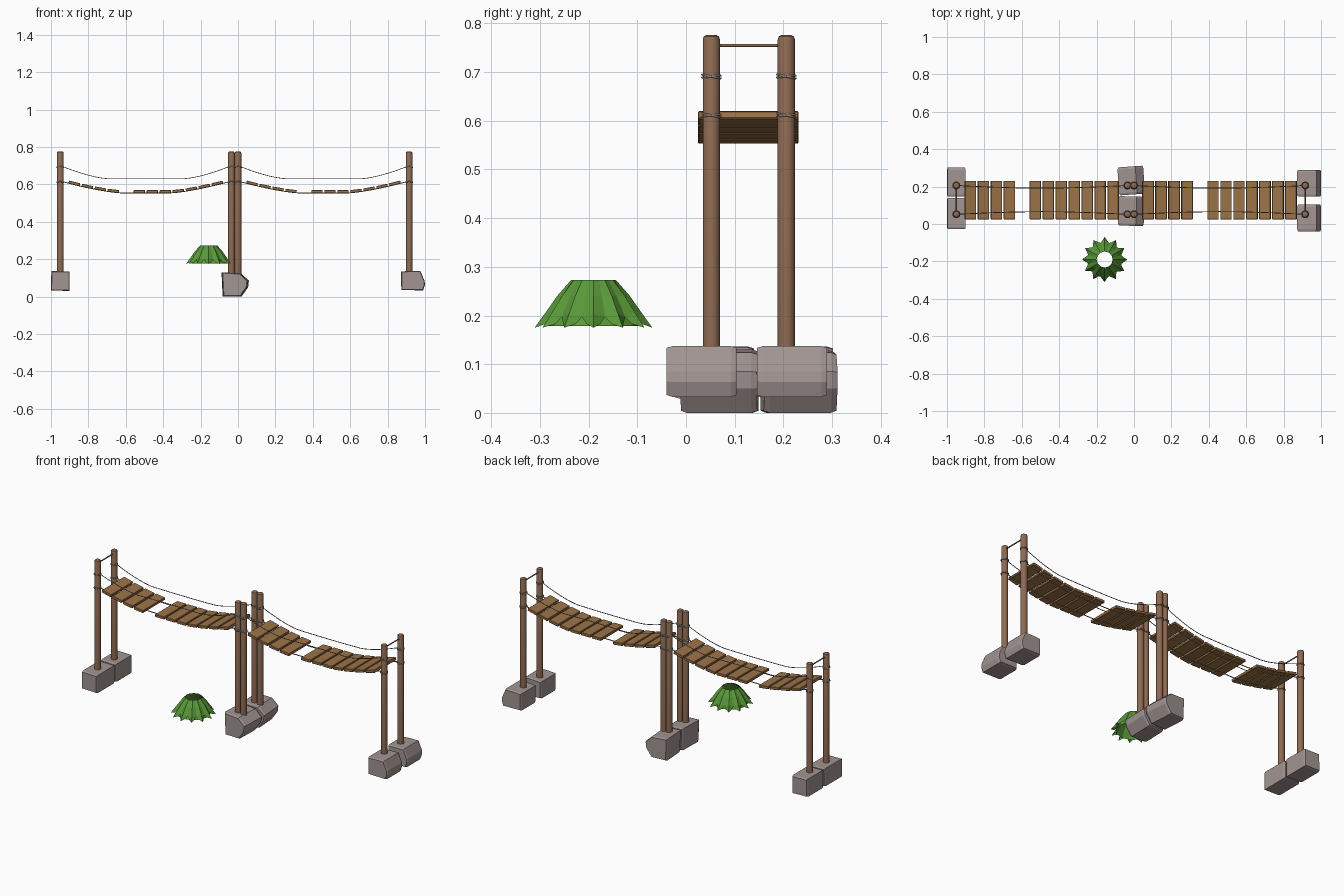
import bpy, bmesh, math
from mathutils import Matrix, Vector

cube = bpy.data.objects.get("Cube")
if cube:
    bpy.data.objects.remove(cube)


def material(name, rgb):
    m = bpy.data.materials.new(name)
    m.use_nodes = True
    m.diffuse_color = (*rgb, 1)
    m.node_tree.nodes["Principled BSDF"].inputs["Base Color"].default_value = (*rgb, 1)
    return m


POST = material("post wood", (0.27, 0.145, 0.085))
PLANK = material("plank wood", (0.33, 0.17, 0.065))
ROPE = material("rope", (0.28, 0.22, 0.17))
STONE = material("stone", (0.36, 0.30, 0.29))
LEAF = material("leaf green", (0.10, 0.32, 0.04))


def finish(name, bm, mat, smooth=False):
    bmesh.ops.recalc_face_normals(bm, faces=bm.faces)
    me = bpy.data.meshes.new(name)
    bm.to_mesh(me)
    bm.free()
    me.materials.append(mat)
    ob = bpy.data.objects.new(name, me)
    bpy.context.collection.objects.link(ob)
    if smooth:
        bpy.ops.object.select_all(action='DESELECT')
        ob.select_set(True)
        bpy.context.view_layer.objects.active = ob
        bpy.ops.object.shade_smooth_by_angle(angle=math.radians(40))
    return ob


def loft(bm, rings, cap=True, closed=True):
    """Skin a list of equal-length point rings."""
    vs = [[bm.verts.new(p) for p in r] for r in rings]
    n = len(vs[0])
    for a, b in zip(vs, vs[1:]):
        for i in range(n if closed else n - 1):
            j = (i + 1) % n
            bm.faces.new((a[i], a[j], b[j], b[i]))
    if cap:
        bm.faces.new(vs[0])
        bm.faces.new(vs[-1])


def circle(center, r, n, x_axis=Vector((1, 0, 0)), y_axis=Vector((0, 1, 0))):
    c = Vector(center)
    return [c + r * (math.cos(t) * x_axis + math.sin(t) * y_axis)
            for t in (2 * math.pi * i / n for i in range(n))]


def tube(name, pts, r, mat, sides=6, loop=False):
    """Rope through a list of points."""
    cu = bpy.data.curves.new(name, 'CURVE')
    cu.dimensions = '3D'
    cu.bevel_depth = r
    cu.bevel_resolution = 1
    cu.use_fill_caps = True
    sp = cu.splines.new('POLY')
    sp.points.add(len(pts) - 1)
    for p, q in zip(sp.points, pts):
        p.co = (*q, 1)
    sp.use_cyclic_u = loop
    cu.materials.append(mat)
    ob = bpy.data.objects.new(name, cu)
    bpy.context.collection.objects.link(ob)


POST_Y = (0.052, 0.206)
SPAN = 0.915
STARTS = (-0.95, 0.0)
GAP = 4  # index of the missing plank


def deck_height(u):
    return 0.561 + 0.051 * (max(0, abs(u) - 0.13) / 0.28) ** 1.4


def rail_height(u):
    return 0.63 + 0.07 * (max(0, abs(u) - 0.2) / 0.257) ** 1.5


# Posts with a bevelled top, and two rope rings on each
def post(x, y):
    bm = bmesh.new()
    loft(bm, [circle((x, y, z), r, 14) for z, r in
              ((0.1, 0.018), (0.767, 0.018), (0.773, 0.016), (0.776, 0.011))])
    finish("post", bm, POST, True)
    for z in (0.611, 0.691):
        for tilt in (-0.2, 0.1):
            ring = [(p.x, p.y, p.z + tilt * (p.y - y))
                    for p in circle((x, y, z), 0.0195, 14)]
            tube("post_rope_ring", ring, 0.0022, ROPE, loop=True)


# Bridge span: posts, planks, ropes
def bridge(x0):
    mid = x0 + SPAN / 2
    for y in POST_Y:
        post(x0, y)
        post(x0 + SPAN, y)
    bm = bmesh.new()
    for i in range(12):
        if i == GAP:
            continue
        u = -0.3825 + i * 0.0695
        slope = math.atan2(deck_height(u + 0.01) - deck_height(u - 0.01), 0.02)
        m = (Matrix.Translation((mid + u, 0.128, deck_height(u)))
             @ Matrix.Rotation(-slope, 4, 'Y') @ Matrix.Diagonal((0.061, 0.206, 0.016, 1)))
        bmesh.ops.create_cube(bm, size=1, matrix=m)
    deck = finish("planks", bm, PLANK)
    bev = deck.modifiers.new("Bevel", 'BEVEL')
    bev.width = 0.002
    bev.segments = 1
    for y, side in zip(POST_Y, (1, -1)):
        us = [SPAN * (k / 32 - 0.5) for k in range(33)]
        bow = [0.014 * side * math.cos(math.pi * u / SPAN) for u in us]
        tube("hand_rope", [(mid + u, y + b, rail_height(u)) for u, b in zip(us, bow)], 0.002, ROPE)
        tube("deck_rope", [(mid + u, y + b, deck_height(u) - 0.007) for u, b in zip(us, bow)],
             0.0025, ROPE)


for start in STARTS:
    bridge(start)

# Crossbars at the two outer ends
for x in (STARTS[0], STARTS[1] + SPAN):
    tube("crossbar", [(x, POST_Y[0], 0.755), (x, POST_Y[1], 0.755)], 0.0035, POST)


# Footing stones: a cut profile run along y, slightly drawn in at the ends
def stone(profile, y0, y1, turn=0.0):
    cx = sum(p[0] for p in profile) / len(profile)
    cz = sum(p[1] for p in profile) / len(profile)
    cy = (y0 + y1) / 2
    bm = bmesh.new()
    rings = []
    for y, s in ((y0, 0.93), (y0 + 0.012, 1), (y1 - 0.012, 1), (y1, 0.93)):
        rings.append([(cx + (x - cx) * s, y, cz + (z - cz) * s) for x, z in profile])
    loft(bm, rings)
    bmesh.ops.rotate(bm, verts=bm.verts, cent=(cx, cy, cz), matrix=Matrix.Rotation(turn, 3, 'Z'))
    finish("footing_stone", bm, STONE)


end_right = [(-1.0, 0.033), (-0.9, 0.03), (-0.9, 0.134), (-0.998, 0.136)]
middle = [(-0.078, 0), (0.015, 0), (0.05, 0.05), (0.054, 0.085), (0.012, 0.124), (-0.084, 0.13)]
end_left = [(0.873, 0.035), (0.99, 0.033), (1.0, 0.063), (0.997, 0.085), (0.975, 0.137),
            (0.918, 0.137), (0.872, 0.134)]
stone(end_right, -0.028, 0.14)
stone(end_right, 0.147, 0.302)
stone(middle, -0.01, 0.147, -0.03)
stone(middle, 0.158, 0.308, 0.07)
stone(end_left, -0.04, 0.104)
stone(end_left, 0.146, 0.29)

# Bush: open skirt of pleated, pointed leaves
LEAVES = 12
center = Vector((-0.157, -0.19, 0))
bm = bmesh.new()
for i in range(LEAVES):
    a = 2 * math.pi * i / LEAVES
    half = math.pi / LEAVES

    def at(angle, r, z):
        return center + Vector((r * math.cos(a + angle), r * math.sin(a + angle), z))

    rows = []
    for r_edge, r_ridge, z_edge, z_ridge, w in (
            (0.044, 0.046, 0.273, 0.273, 1.0), (0.068, 0.074, 0.238, 0.241, 1.08),
            (0.092, 0.1, 0.197, 0.204, 1.0), (0.099, 0.121, 0.183, 0.175, 0.55)):
        rows.append([at(-half * w, r_edge, z_edge), at(0, r_ridge, z_ridge),
                     at(half * w, r_edge, z_edge)])
    loft(bm, rows, cap=False, closed=False)
# Inner layer that closes the gaps between leaves
loft(bm, [circle(center + Vector((0, 0, z)), r, LEAVES)
          for z, r in ((0.272, 0.043), (0.235, 0.065), (0.178, 0.093))], cap=False)
finish("bush", bm, LEAF)
